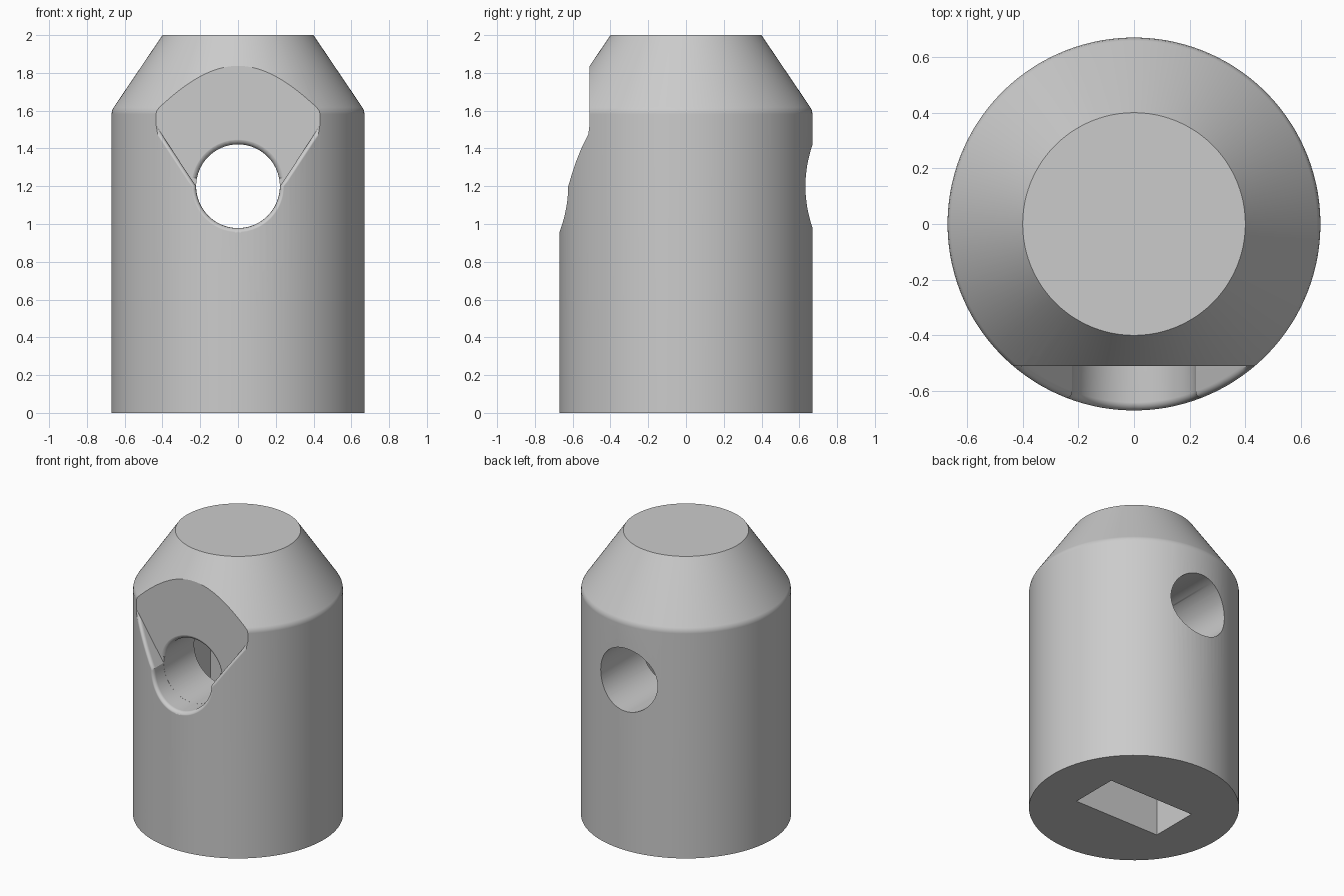
import bpy, bmesh, math

if "Cube" in bpy.data.objects:
    bpy.data.objects.remove(bpy.data.objects["Cube"], do_unlink=True)

R = 0.67          # body radius
HOLE_Z = 1.2      # height of the cross hole
HOLE_R = 0.222
FLAT_Y = -0.51    # plane of the front flat
F = 0.03          # fillet radius
STEPS = 6         # fillet segments


def loft(name, loops, tri=False):
    """Closed solid through equal-length rings of points."""
    bm = bmesh.new()
    rings = [[bm.verts.new(p) for p in loop] for loop in loops]
    n = len(rings[0])
    for a, b in zip(rings, rings[1:]):
        for i in range(n):
            j = (i + 1) % n
            bm.faces.new((a[i], a[j], b[j], b[i]))
    bm.faces.new(rings[0][::-1])
    bm.faces.new(rings[-1])
    if tri:
        bmesh.ops.triangulate(bm, faces=bm.faces[:])
    bmesh.ops.recalc_face_normals(bm, faces=bm.faces[:])
    mesh = bpy.data.meshes.new(name)
    bm.to_mesh(mesh)
    bm.free()
    ob = bpy.data.objects.new(name, mesh)
    bpy.context.scene.collection.objects.link(ob)
    return ob


def cut(target, cutter):
    """Subtract the cutter with the first solver that gives a sound result."""
    cutter.hide_render = True
    mod = target.modifiers.new("cut", 'BOOLEAN')
    mod.operation = 'DIFFERENCE'
    mod.object = cutter
    result = None
    for solver in ('MANIFOLD', 'EXACT', 'FLOAT'):
        mod.solver = solver
        graph = bpy.context.evaluated_depsgraph_get()
        graph.update()
        mesh = bpy.data.meshes.new_from_object(target.evaluated_get(graph))
        heights = [v.co.z for v in mesh.vertices]
        if (heights and max(heights) > 1.99 and min(heights) < 0.01
                and len(heights) != len(target.data.vertices)):
            result = mesh
            break
        bpy.data.meshes.remove(mesh)
    target.modifiers.remove(mod)
    if result:
        target.data = result
    bpy.data.objects.remove(cutter, do_unlink=True)


def circle_z(r, z, n=128):
    angles = [2 * math.pi * (i + 0.5) / n for i in range(n)]
    return [(r * math.cos(a), r * math.sin(a), z) for a in angles]


def arc_y(r, y, start=0, end=360, n=96):
    """Arc of points around the hole axis, in a plane of constant y."""
    angles = [math.radians(start + (end - start) * i / n) for i in range(n + 1)]
    if end - start == 360:
        angles.pop()
    return [(r * math.cos(a), y, HOLE_Z + r * math.sin(a)) for a in angles]


def recess_outline(s):
    """Half round below, opening into a wide V above, widened by s."""
    pts = [(x, z) for x, _, z in arc_y(HOLE_R + s, 0, 180, 360, 48)]
    side = []
    for i in range(1, 21):
        t = i / 20
        side.append((HOLE_R + 0.33 * t + s * 1.2, HOLE_Z + 0.5 * t))
    side.append((side[-1][0], 2.2))
    return pts + side + [(-x, z) for x, z in reversed(side)]


# Body: cylinder with a softened shoulder and a conical top
profile = [(R, 0), (R, 1.582), (0.6665, 1.602), (0.658, 1.618), (0.4, 2.0)]
body = loft("body", [circle_z(r, z) for r, z in profile])

# Front recess: flat floor and a rounded rim following the body
loops = [[(x, FLAT_Y, z) for x, z in recess_outline(0)]]
for k in range(STEPS + 1):
    a = math.pi / 2 * k / STEPS
    s = F * (1 - math.cos(a))
    r = R + 0.001 - F * (1 - math.sin(a))
    limit = FLAT_Y - 0.001 * (k + 1)
    loops.append([(x, min(-math.sqrt(max(0, r * r - x * x)), limit), z)
                  for x, z in recess_outline(s)])
loops.append([(x, -0.9, z) for x, z in recess_outline(F + 0.01)])
cut(body, loft("recess_cutter", loops, tri=True))

# Cross hole through the body
cut(body, loft("hole_cutter", [arc_y(HOLE_R - 0.0005, y) for y in (-0.6, 0.9)]))

# Rounded upper lip where the hole meets the flat
loops = [arc_y(0.2, FLAT_Y + 0.05, 10, 170, 48)]
for k in range(STEPS + 1):
    a = math.pi / 2 * k / STEPS
    loops.append(arc_y(HOLE_R - 0.001 + F * (1 - math.cos(a)),
                       FLAT_Y + F - (F + 0.0005) * math.sin(a), 10, 170, 48))
loops.append(arc_y(HOLE_R + F, FLAT_Y - 0.004, 10, 170, 48))
cut(body, loft("lip_cutter", loops, tri=True))

# Rectangular slot rising from the base into the hole
sx, sy = 0.334, 0.172
cut(body, loft("slot_cutter", [[(-sx, -sy, z), (sx, -sy, z), (sx, sy, z), (-sx, sy, z)]
                               for z in (-0.1, 1.4)]))

# Plain grey finish
grey = bpy.data.materials.new("plain grey")
grey.use_nodes = True
colour = (0.6, 0.6, 0.6, 1)
grey.diffuse_color = colour
grey.node_tree.nodes["Principled BSDF"].inputs["Base Color"].default_value = colour
body.data.materials.clear()
body.data.materials.append(grey)

# Smooth curved surfaces, keep hard edges
bpy.ops.object.select_all(action='DESELECT')
bpy.context.view_layer.objects.active = body
body.select_set(True)
bpy.ops.object.shade_smooth_by_angle(angle=math.radians(30))
weighted = body.modifiers.new("even_shading", 'WEIGHTED_NORMAL')
weighted.keep_sharp = True
